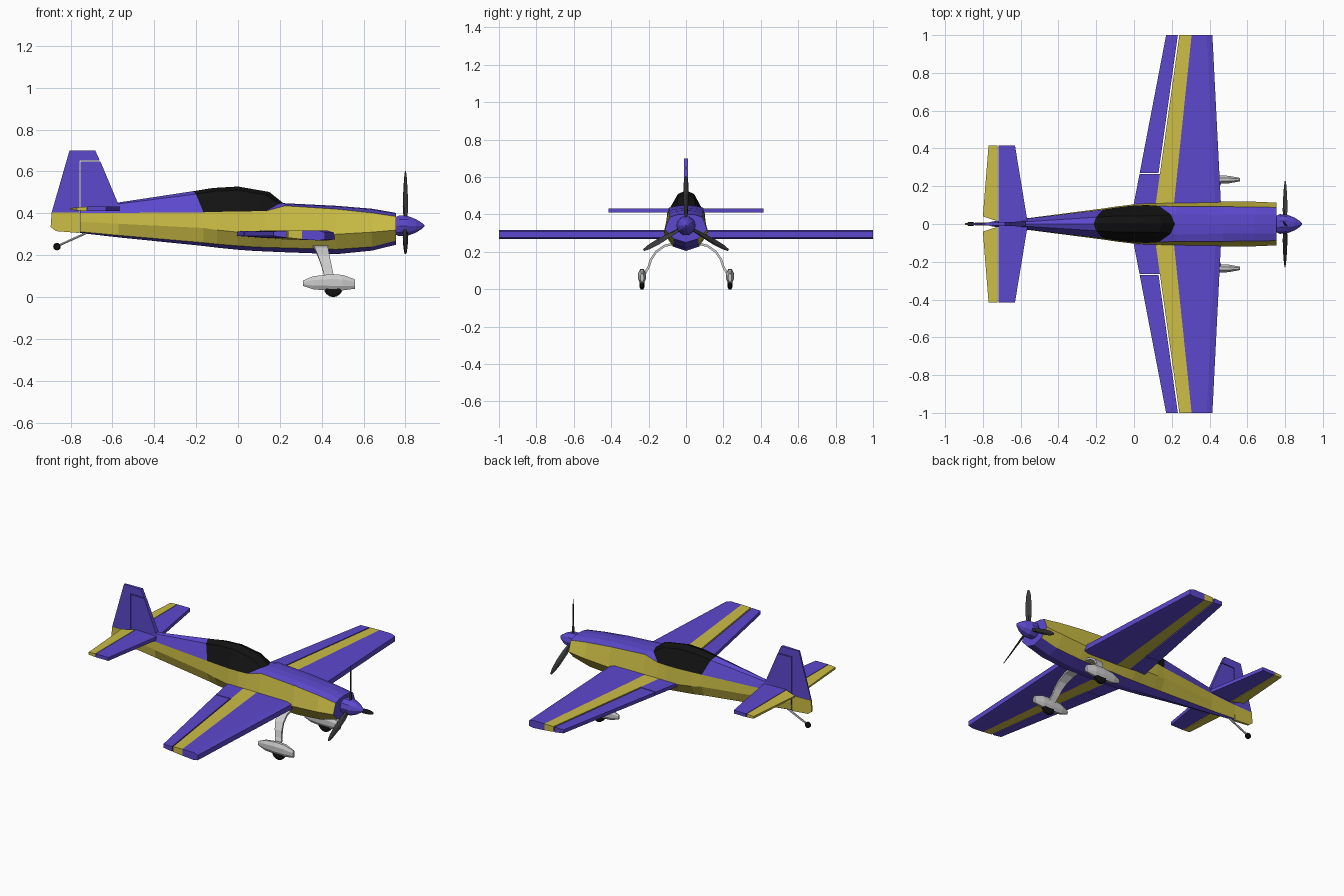
import bpy, bmesh, math
from mathutils import Matrix, Vector

if "Cube" in bpy.data.objects:
    bpy.data.objects.remove(bpy.data.objects["Cube"])

def material(name, rgb):
    m = bpy.data.materials.new(name)
    m.diffuse_color = (*rgb, 1)
    m.use_nodes = True
    m.node_tree.nodes["Principled BSDF"].inputs["Base Color"].default_value = m.diffuse_color
    return m

PURPLE = material("purple", (0.107, 0.065, 0.61))
YELLOW = material("yellow", (0.60, 0.51, 0.06))
BLACK = material("black", (0.006, 0.006, 0.006))
DARK = material("dark_grey", (0.04, 0.04, 0.04))
LIGHT = material("light_grey", (0.55, 0.55, 0.55))

def make(name, verts, faces, mats, indices=None, mirror=False):
    me = bpy.data.meshes.new(name)
    me.from_pydata([tuple(v) for v in verts], [], faces)
    for m in mats:
        me.materials.append(m)
    if indices:
        me.polygons.foreach_set("material_index", indices)
    bm = bmesh.new()
    bm.from_mesh(me)
    bmesh.ops.recalc_face_normals(bm, faces=bm.faces)
    bm.to_mesh(me)
    bm.free()
    ob = bpy.data.objects.new(name, me)
    bpy.context.collection.objects.link(ob)
    if mirror:
        mod = ob.modifiers.new("mirror", "MIRROR")
        mod.use_axis = (False, True, False)
        mod.use_mirror_merge = False
    return ob

def loft(name, rings, mats, pick=None, mirror=False):
    """Skin a list of equal-length rings and cap both ends."""
    n = len(rings[0])
    faces, idx = [], []
    for i in range(len(rings) - 1):
        for j in range(n):
            k = (j + 1) % n
            faces.append((i*n + j, i*n + k, (i+1)*n + k, (i+1)*n + j))
            idx.append(pick(i, j) if pick else 0)
    last = (len(rings) - 1) * n
    faces += [tuple(range(n)), tuple(range(last, last + n))]
    idx += [0, 0]
    return make(name, [v for r in rings for v in r], faces, mats, idx, mirror)

def plate(name, mat, poly, half, upright=True, mid=0.0, mirror=False):
    """Extrude an outline both ways; half(x) is the half thickness."""
    rings = []
    for s in (-1, 1):
        rings.append([(x, mid + s*half(x), b) if upright else (x, b, mid + s*half(x))
                      for x, b in poly])
    return loft(name, rings, [mat], mirror=mirror)

def cylinder(name, mat, loc, r, width, mirror=False, n=16):
    rings = [[(loc[0] + r*f*math.cos(a), loc[1] + y*width, loc[2] + r*f*math.sin(a))
              for a in [2*math.pi*i/n for i in range(n)]]
             for y, f in ((-.5, .75), (-.28, 1), (.28, 1), (.5, .75))]
    return loft(name, rings, [mat], mirror=mirror)

# Fuselage: x top, x sides, z top, shoulder y z, seam y z, mid y z, low y z, z bottom
stations = [
    (.755, .755, .402, .050, .398, .088, .385, .113, .32, .065, .270, .250),
    (.640, .640, .422, .050, .418, .090, .402, .118, .31, .068, .240, .222),
    (.470, .470, .436, .050, .432, .092, .420, .118, .30, .070, .228, .205),
    (.225, .225, .448, .055, .445, .092, .436, .115, .30, .070, .235, .214),
    (.215, .130, .450, .050, .446, .096, .410, .112, .30, .066, .237, .218),
    (.150, .070, .502, .044, .488, .100, .410, .110, .30, .064, .240, .221),
    (.000, .000, .528, .043, .510, .098, .409, .104, .31, .060, .245, .226),
    (-.12, -.10, .521, .041, .505, .086, .407, .092, .32, .053, .253, .236),
    (-.213, -.165, .506, .036, .492, .076, .405, .082, .33, .047, .260, .244),
    (-.57, -.57, .452, .012, .445, .028, .402, .030, .35, .019, .295, .285),
    (-.755, -.755, .42, .006, .416, .012, .402, .013, .36, .009, .312, .306)]
rings = []
for xt, xs, zt, y1, z1, y2, z2, y3, z3, y4, z4, zb in stations:
    half = [(xt*.75 + xs*.25, y1, z1), (xs, y2, z2), (xs, y3, z3), (xs, y4, z4)]
    rings.append([(xt, 0, zt)] + half + [(xs, 0, zb)] + [(x, -y, z) for x, y, z in half[::-1]])

def body_colour(i, j):
    band = min(j, 9 - j)
    if band < 2:
        return 2 if 4 <= i <= 7 else 0
    return 1 if band < 4 else 0
loft("fuselage_and_canopy", rings, [PURPLE, YELLOW, BLACK], body_colour)

# Wings: chord lines interpolated from root to tip
Y0 = .05
ROOT, TIP = (-.012, .107, .206, .463), (.17, .24, .305, .415)

def chord(i, y):
    t = (y - Y0) / (1 - Y0)
    return ROOT[i] + (TIP[i] - ROOT[i]) * t

def wing_part(name, mat, a, b, y0, y1, za, zb, gap=0):
    rings = []
    for y in (y0, y1):
        xa, xb = chord(a, y), chord(b, y) - gap
        ring = [(xa, y, za[0]), (xa, y, za[1])]
        if b == 3:  # blunt leading edge with chamfered top and bottom
            ring += [(xb - .03, y, .318), (xb, y, .308), (xb, y, .276), (xb - .03, y, .270)]
        else:
            ring += [(xb, y, zb[1]), (xb, y, zb[0])]
        rings.append(ring)
    loft(name, rings, [mat], mirror=True)

wing_part("wing_front", PURPLE, 2, 3, Y0, 1, (.276, .318), None)
wing_part("wing_stripe", YELLOW, 1, 2, Y0, 1, (.283, .317), (.276, .318))
wing_part("wing_root_rear", PURPLE, 0, 1, Y0, .265, (.292, .314), (.283, .317))
wing_part("aileron", PURPLE, 0, 1, .27, 1, (.292, .314), (.283, .316), .008)

# Tail surfaces
plate("tailplane", PURPLE, [(-.565, 0), (-.565, .02), (-.63, .415), (-.718, .415), (-.718, 0)],
      lambda x: .011, False, .421, True)
plate("elevator", YELLOW, [(-.722, .015), (-.722, .415), (-.77, .415), (-.80, .04)],
      lambda x: .011 + (x + .722) * .08, False, .421, True)
thin = lambda x: .003 + (x + .89) * .034
plate("fin", PURPLE, [(-.57, .44), (-.657, .647), (-.753, .647), (-.753, .40)], thin)
plate("rudder", PURPLE, [(-.66, .652), (-.682, .70), (-.805, .70), (-.89, .405),
                         (-.758, .405), (-.758, .652)], thin)
plate("rudder_base", YELLOW, [(-.758, .405), (-.89, .405), (-.895, .335), (-.87, .315),
                              (-.758, .306)], lambda x: thin(x) + .002)

# Spinner and three propeller blades
HUB = Vector((.80, 0, .34))
loft("spinner", [[(x, r*math.cos(a), HUB.z + r*math.sin(a))
                  for a in [math.pi*i/5 for i in range(10)]]
                 for x, r in ((.75, .042), (.77, .052), (.81, .05), (.85, .034), (.88, .014), (.89, .003))],
     [PURPLE])
for b in range(3):
    turn = Matrix.Rotation(b * 2*math.pi/3, 3, 'X')
    rings = []
    for r, w, t, tw in ((.03, .010, .008, 60), (.09, .017, .006, 50), (.17, .018, .004, 35), (.23, .014, .003, 28), (.262, .006, .002, 25)):
        twist = Matrix.Rotation(math.radians(tw), 3, 'Z')
        rings.append([HUB + turn @ (twist @ Vector((x, y, 0)) + Vector((0, 0, r)))
                      for x, y in ((0, -w), (t, 0), (0, w), (-t, 0))])
    loft(f"propeller_blade_{b + 1}", rings, [DARK])

# Main gear legs: bowed flat strips
path = [(.06, .245, .392, .036), (.115, .232, .398, .032), (.16, .20, .408, .028),
        (.187, .16, .42, .025), (.2, .12, .43, .023), (.222, .08, .44, .022)]
rings = []
for i, (y, z, x, w) in enumerate(path):
    p, q = path[max(i-1, 0)], path[min(i+1, len(path)-1)]
    n = Vector((p[1] - q[1], q[0] - p[0])).normalized() * .006
    rings.append([(x + w, y + n.x, z + n.y), (x + w, y - n.x, z - n.y),
                  (x - w, y - n.x, z - n.y), (x - w, y + n.x, z + n.y)])
loft("gear_leg", rings, [LIGHT], mirror=True)

# Wheel fairings and main wheels
rings = [[(x, .235 + hy*math.cos(a), zc + hz*math.sin(a))
          for a in [math.pi*(i + .5)/4 for i in range(8)]]
         for x, zc, hz, hy in ((.31, .066, .014, .006), (.36, .068, .034, .018), (.44, .07, .042, .023),
                               (.50, .069, .040, .022), (.56, .062, .024, .010))]
loft("wheel_fairing", rings, [LIGHT], mirror=True)
cylinder("main_wheel", BLACK, (.455, .235, .045), .045, .026, True)

# Tail wheel and strut
a, b = Vector((-.72, 0, .308)), Vector((-.86, 0, .245))
side = Vector((0, 1, 0))
up = (b - a).normalized().cross(side)
loft("tail_strut", [[p + .006*(side*math.cos(t) + up*math.sin(t))
                     for t in [math.pi*i/3 for i in range(6)]] for p in (a, b)], [LIGHT])
cylinder("tail_wheel", BLACK, (-.865, 0, .241), .018, .022, n=12)
